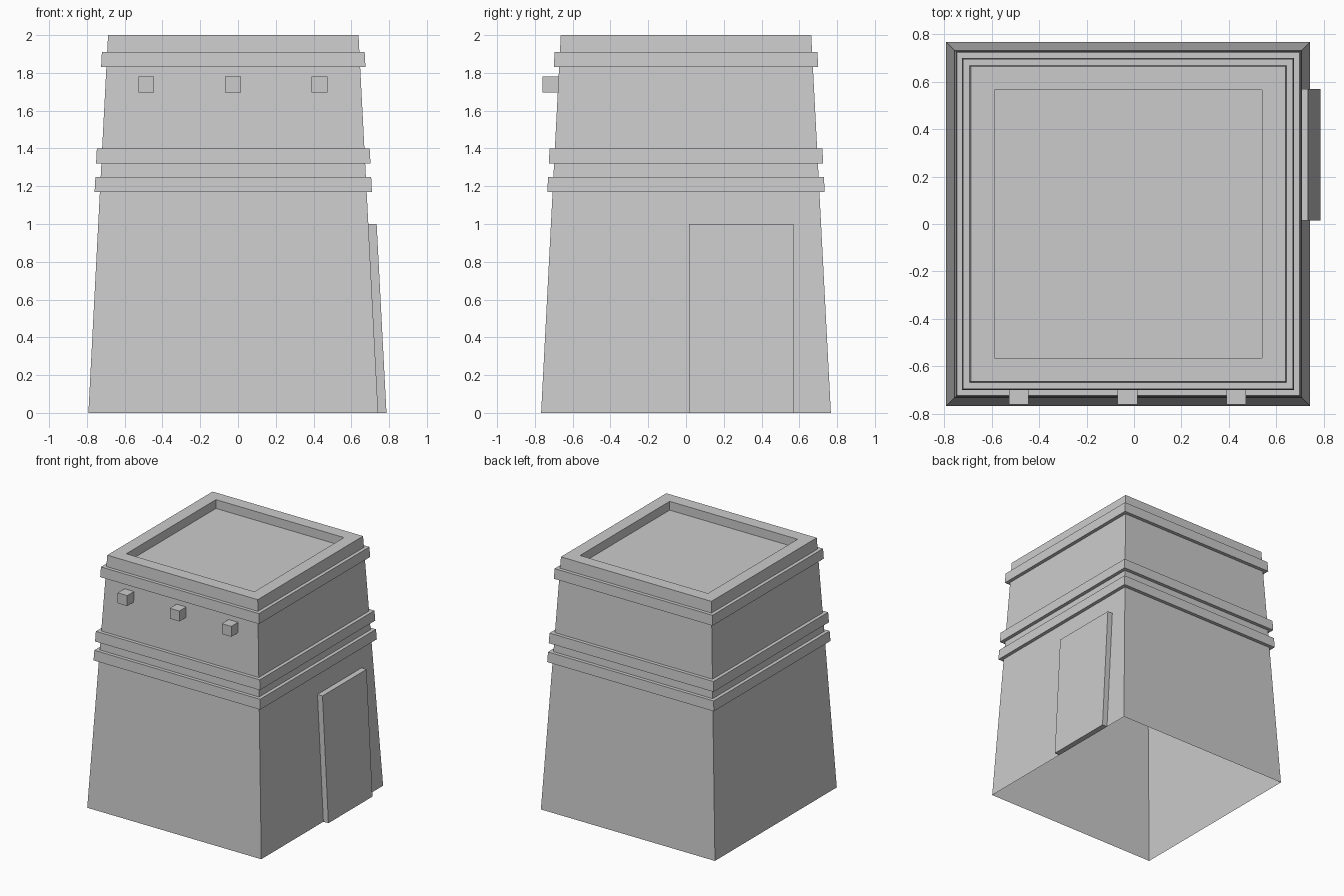
import bpy, bmesh

if "Cube" in bpy.data.objects:
    bpy.data.objects.remove(bpy.data.objects["Cube"])

CX = -0.025            # tower axis, offset so that tower plus door is centred


def half(z):
    """Half width of the tapering wall at height z."""
    return 0.767 - 0.052 * z


def make_object(name, bm):
    bmesh.ops.recalc_face_normals(bm, faces=bm.faces)
    mesh = bpy.data.meshes.new(name)
    bm.to_mesh(mesh)
    bm.free()
    obj = bpy.data.objects.new(name, mesh)
    bpy.context.collection.objects.link(obj)
    return obj


def hexahedron(name, x0, x1, y0, y1, z0, z1, lean=0.0, skip=()):
    """Box whose top is moved by lean along x; skip drops hidden faces."""
    bm = bmesh.new()
    v = [bm.verts.new((x + (lean if z == z1 else 0), y, z))
         for z in (z0, z1) for x, y in ((x0, y0), (x1, y0), (x1, y1), (x0, y1))]
    sides = {"bottom": (3, 2, 1, 0), "top": (4, 5, 6, 7), "front": (0, 1, 5, 4),
             "right": (1, 2, 6, 5), "back": (2, 3, 7, 6), "left": (3, 0, 4, 7)}
    for key, idx in sides.items():
        if key not in skip:
            bm.faces.new([v[i] for i in idx])
    return make_object(name, bm)


# Tower: square rings up the wall, over the bands, and down into the roof recess
profile = [(half(0), 0)]
for z0, z1 in ((1.17, 1.25), (1.32, 1.40), (1.83, 1.91)):
    profile += [(half(z0), z0), (half(z0) + 0.028, z0),
                (half(z1) + 0.028, z1), (half(z1), z1)]
profile += [(half(2), 2), (0.564, 2), (0.564, 1.93)]

bm = bmesh.new()
rings = [[bm.verts.new((CX + sx * h, sy * h, z))
          for sx, sy in ((-1, -1), (1, -1), (1, 1), (-1, 1))] for h, z in profile]
for a, b in zip(rings, rings[1:]):
    for i in range(4):
        j = (i + 1) % 4
        bm.faces.new((a[i], a[j], b[j], b[i]))
bm.faces.new(rings[-1])          # roof floor; underside stays open
make_object("tower", bm)

# Leaning door slab on the right wall
wall_x = CX + half(0)
hexahedron("door", wall_x, wall_x + 0.044, 0.015, 0.57, 0, 1.0,
           lean=half(1) - half(0), skip=("left",))

# Row of beam ends on the front
for n, x in enumerate((-0.486, -0.027, 0.431)):
    hexahedron(f"beam_end_{n + 1}", x - 0.042, x + 0.042,
               -0.76, -0.672, 1.697, 1.78)
